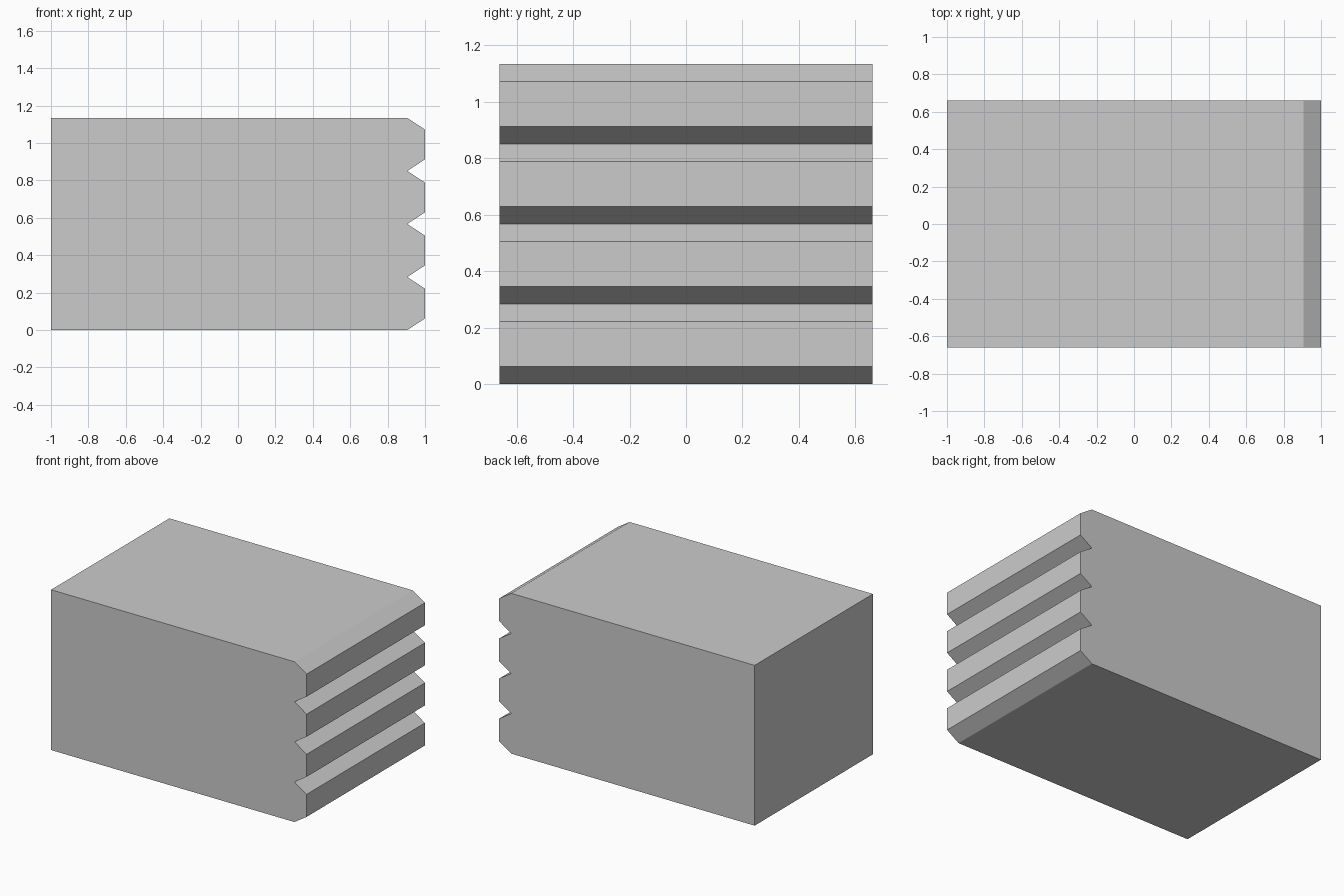
import bpy
import bmesh

if "Cube" in bpy.data.objects:
    bpy.data.objects.remove(bpy.data.objects["Cube"])

HALF_X, HALF_Y = 1.0, 0.661
COUNT, PITCH = 4, 0.2835
CUT_X, CUT_Z = 0.095, 0.062


def slab(name, z):
    # side profile with both right-hand edges chamfered, extruded along y
    top = z + PITCH
    profile = [(-HALF_X, z), (HALF_X - CUT_X, z), (HALF_X, z + CUT_Z),
               (HALF_X, top - CUT_Z), (HALF_X - CUT_X, top), (-HALF_X, top)]
    bm = bmesh.new()
    face = bm.faces.new([bm.verts.new((x, -HALF_Y, h)) for x, h in profile])
    ext = bmesh.ops.extrude_face_region(bm, geom=[face])
    verts = [g for g in ext["geom"] if isinstance(g, bmesh.types.BMVert)]
    bmesh.ops.translate(bm, verts=verts, vec=(0, 2 * HALF_Y, 0))
    bmesh.ops.recalc_face_normals(bm, faces=bm.faces)
    mesh = bpy.data.meshes.new(name)
    bm.to_mesh(mesh)
    bm.free()
    bpy.context.collection.objects.link(bpy.data.objects.new(name, mesh))


# stack of identical slabs
for i in range(COUNT):
    slab(f"slab_{i + 1}", i * PITCH)
